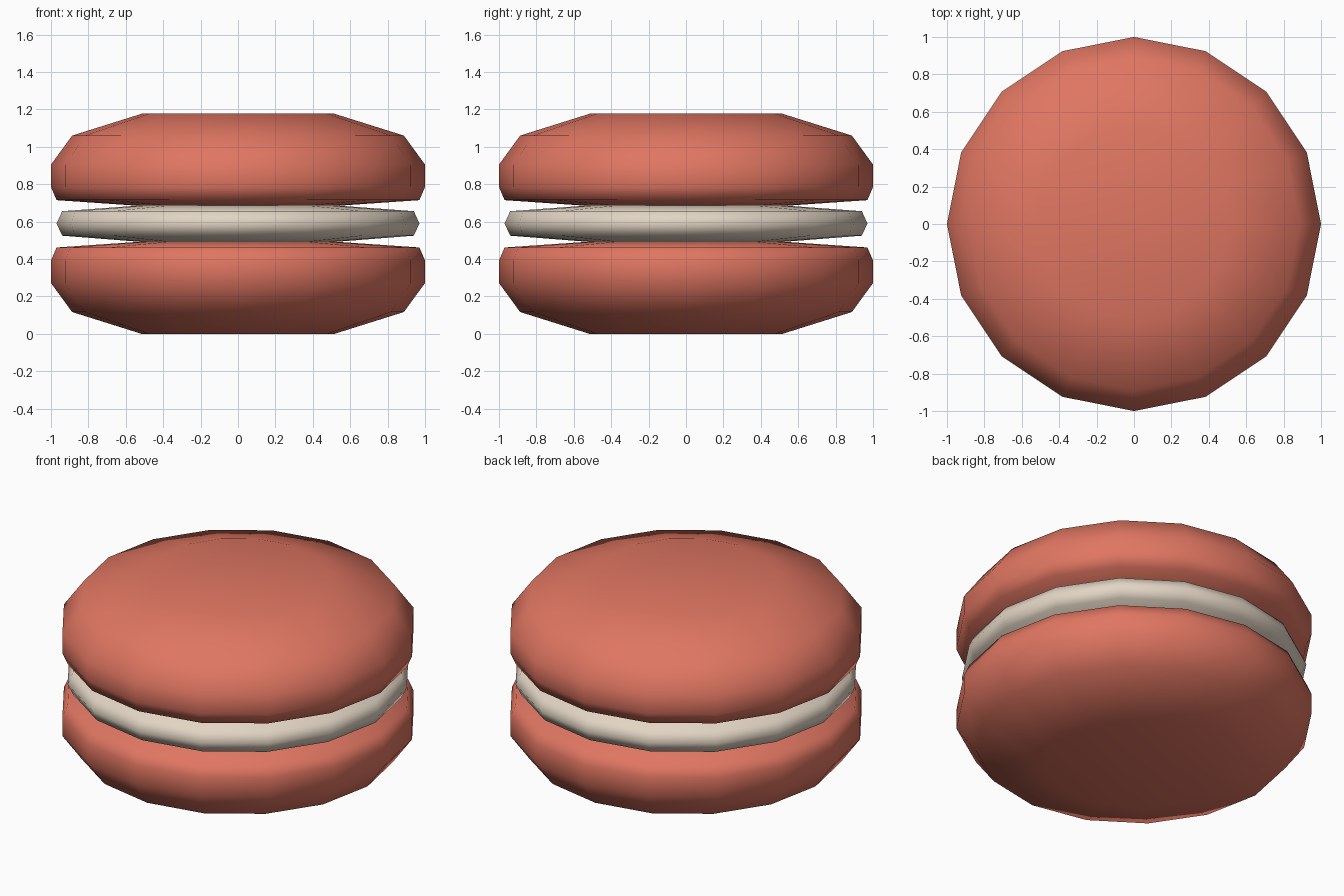
import bpy, bmesh, math

if "Cube" in bpy.data.objects:
    bpy.data.objects.remove(bpy.data.objects["Cube"])

SIDES = 16
MID = 0.5885  # mirror height between the shells


def material(name, rgb):
    m = bpy.data.materials.new(name)
    m.diffuse_color = (*rgb, 1)
    m.use_nodes = True
    m.node_tree.nodes["Principled BSDF"].inputs["Base Color"].default_value = m.diffuse_color
    return m


def lathe(name, profile, mat):
    """Revolve (radius, z) points, listed bottom to top, and cap both ends."""
    bm = bmesh.new()
    rings = []
    for r, z in profile:
        rings.append([bm.verts.new((r * math.cos(2 * math.pi * i / SIDES),
                                    r * math.sin(2 * math.pi * i / SIDES), z))
                      for i in range(SIDES)])
    for a, b in zip(rings, rings[1:]):
        for i in range(SIDES):
            j = (i + 1) % SIDES
            bm.faces.new((a[i], a[j], b[j], b[i]))
    bm.faces.new(rings[0][::-1])
    bm.faces.new(rings[-1])
    bmesh.ops.recalc_face_normals(bm, faces=bm.faces)
    for f in bm.faces:
        f.smooth = True
    mesh = bpy.data.meshes.new(name)
    bm.to_mesh(mesh)
    bm.free()
    mesh.materials.append(mat)
    ob = bpy.data.objects.new(name, mesh)
    bpy.context.collection.objects.link(ob)
    return ob


coral = material("coral", (0.745, 0.181, 0.122))
cream = material("cream", (0.76, 0.66, 0.55))

# biscuit shells: the bottom one is the top one mirrored
shell = [(0.52, 0.684), (0.97, 0.715), (1.0, 0.785), (1.0, 0.905),
         (0.887, 1.06), (0.515, 1.177)]
lathe("top_shell", shell, coral)
lathe("bottom_shell", [(r, 2 * MID - z) for r, z in reversed(shell)], coral)

# cream filling
lathe("filling", [(0.52, 0.492), (0.94, 0.525), (0.97, 0.59),
                  (0.94, 0.656), (0.52, 0.687)], cream)
